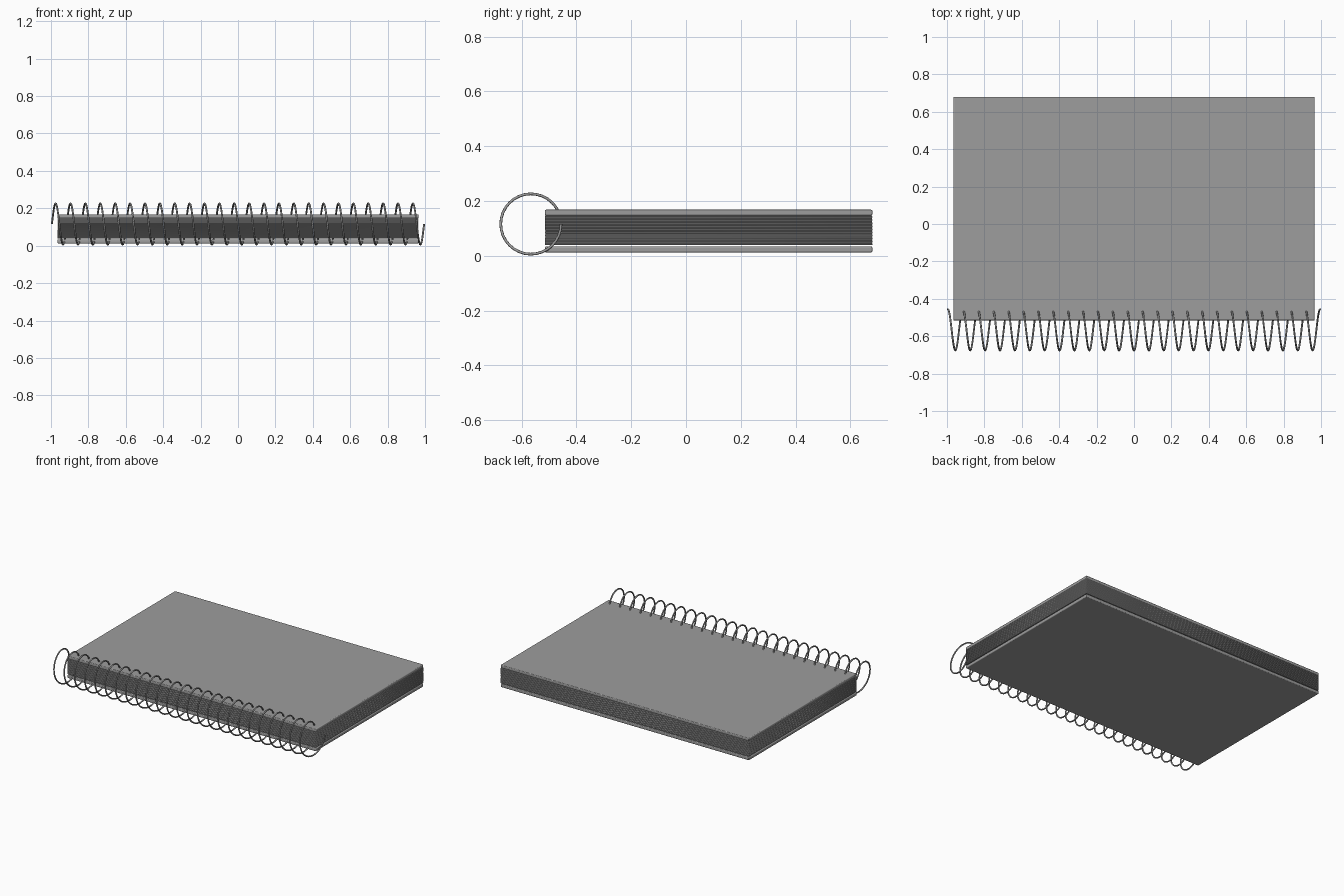
import bpy
import math

default_cube = bpy.data.objects.get("Cube")
if default_cube:
    bpy.data.objects.remove(default_cube, do_unlink=True)

grey = bpy.data.materials.new("mid_grey")
grey.use_nodes = True
colour = (0.34, 0.34, 0.34, 1)
grey.diffuse_color = colour
grey.node_tree.nodes["Principled BSDF"].inputs["Base Color"].default_value = colour

WIDTH, FRONT, BACK = 1.93, -0.515, 0.68


def sheet(name, bottom, top, edge, segments):
    """Thin slab with softened edges spanning the page outline."""
    bpy.ops.mesh.primitive_cube_add(size=1, location=(0, (FRONT + BACK) / 2, (bottom + top) / 2))
    obj = bpy.context.object
    obj.name = name
    obj.scale = (WIDTH, BACK - FRONT, top - bottom)
    bpy.ops.object.transform_apply(location=False, rotation=False, scale=True)
    bevel = obj.modifiers.new("soft_edges", 'BEVEL')
    bevel.width = edge
    bevel.segments = segments
    obj.data.materials.append(grey)
    bpy.ops.object.shade_smooth_by_angle(angle=math.radians(30))
    return obj


# Covers
sheet("back_cover", 0.012, 0.034, 0.005, 3)
sheet("front_cover", 0.147, 0.168, 0.005, 3)

# Stack of pages
PAGES, LOW, HIGH = 20, 0.039, 0.147
pitch = (HIGH - LOW) / PAGES
for i in range(PAGES):
    sheet(f"page_{i + 1}", LOW + i * pitch, LOW + (i + 1) * pitch, pitch * 0.3, 1)

# Spiral wire binding
TURNS, STEPS, RADIUS, HALF = 25, 32, 0.110, 0.995
curve = bpy.data.curves.new("spiral_binding", 'CURVE')
curve.dimensions = '3D'
curve.bevel_depth = 0.005
curve.bevel_resolution = 2
curve.use_fill_caps = True
spline = curve.splines.new('POLY')
count = TURNS * STEPS
spline.points.add(count)
for i, point in enumerate(spline.points):
    angle = 2 * math.pi * i / STEPS
    x = HALF * (2 * i / count - 1)
    point.co = (x, -0.566 + RADIUS * math.cos(angle), 0.116 + RADIUS * math.sin(angle), 1)
curve.materials.append(grey)
spiral = bpy.data.objects.new("spiral_binding", curve)
bpy.context.collection.objects.link(spiral)

bpy.ops.object.select_all(action='DESELECT')
spiral.select_set(True)
bpy.context.view_layer.objects.active = spiral
bpy.ops.object.convert(target='MESH')
bpy.ops.object.shade_smooth_by_angle(angle=math.radians(50))
